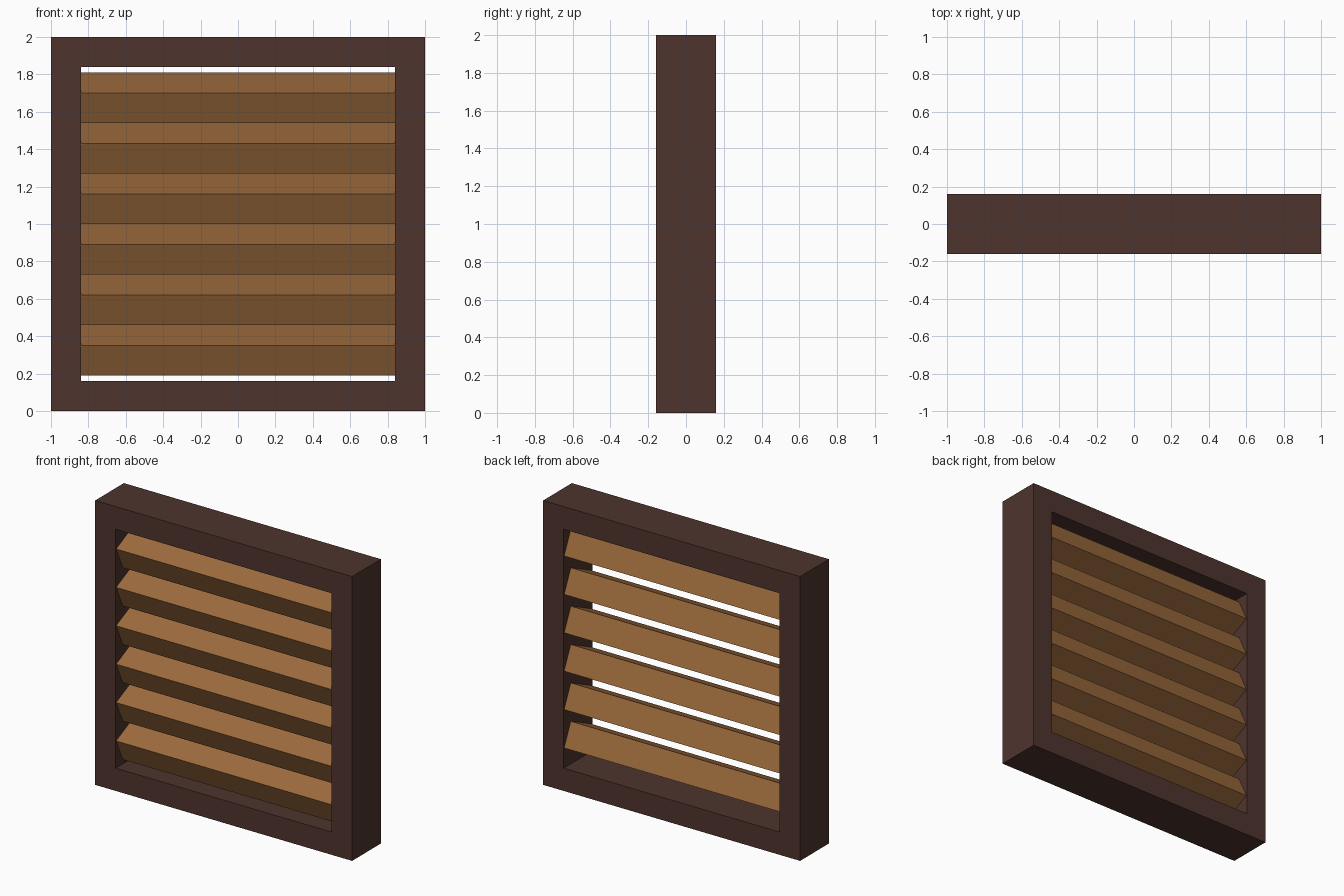
import bpy, bmesh, math

if "Cube" in bpy.data.objects:
    bpy.data.objects.remove(bpy.data.objects["Cube"])

OUTER, INNER, HALF_DEPTH = 1.0, 0.84, 0.16
SLAT_COUNT, PITCH, TILT = 6, 0.27, math.radians(25)
SLAT_SIZE = (2 * INNER, 0.26, 0.176)


def material(name, color):
    m = bpy.data.materials.new(name)
    m.diffuse_color = (*color, 1)
    m.use_nodes = True
    m.node_tree.nodes["Principled BSDF"].inputs["Base Color"].default_value = m.diffuse_color
    return m


def add_object(name, bm, mat):
    bmesh.ops.recalc_face_normals(bm, faces=bm.faces)
    mesh = bpy.data.meshes.new(name)
    bm.to_mesh(mesh)
    bm.free()
    mesh.materials.append(mat)
    ob = bpy.data.objects.new(name, mesh)
    bpy.context.collection.objects.link(ob)
    return ob


dark_wood = material("dark brown wood", (0.076, 0.034, 0.027))
light_wood = material("light brown wood", (0.333, 0.144, 0.045))

# Square frame: a rectangular section swept round four mitred corners
bm = bmesh.new()
rings = []
for sx, sz in ((-1, -1), (1, -1), (1, 1), (-1, 1)):
    section = ((OUTER, -HALF_DEPTH), (OUTER, HALF_DEPTH),
               (INNER, HALF_DEPTH), (INNER, -HALF_DEPTH))
    rings.append([bm.verts.new((sx * r, y, 1 + sz * r)) for r, y in section])
for i in range(4):
    a, b = rings[i], rings[(i + 1) % 4]
    for j in range(4):
        k = (j + 1) % 4
        bm.faces.new((a[j], a[k], b[k], b[j]))
add_object("frame", bm, dark_wood)

# Tilted louvre slats, sloping down towards the front
for i in range(SLAT_COUNT):
    bm = bmesh.new()
    bmesh.ops.create_cube(bm, size=1)
    bmesh.ops.scale(bm, vec=SLAT_SIZE, verts=bm.verts)
    slat = add_object(f"slat_{i + 1}", bm, light_wood)
    slat.rotation_euler.x = TILT
    slat.location.z = 1 + (i - (SLAT_COUNT - 1) / 2) * PITCH
